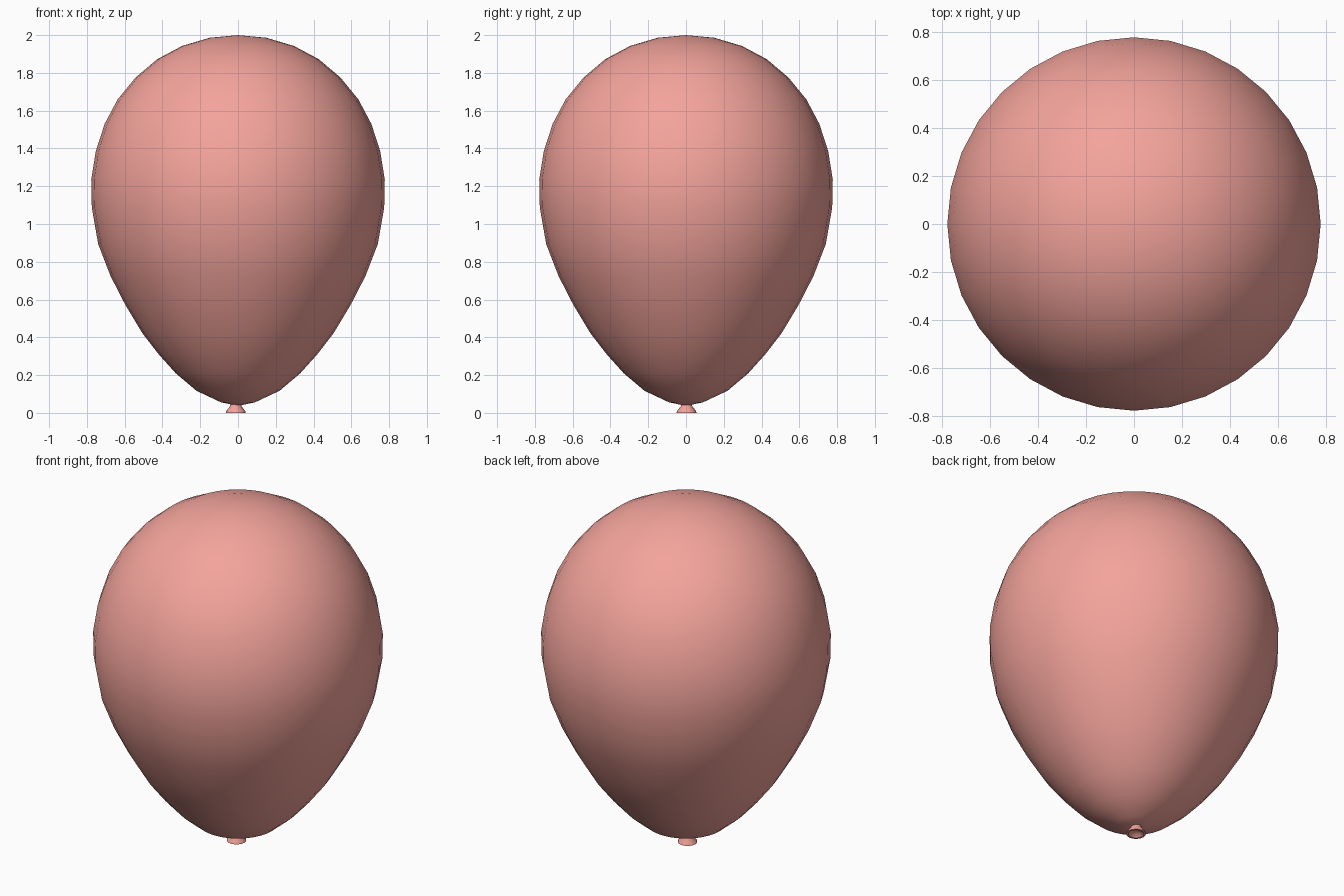
import bpy, bmesh
from math import cos, sin, tau

if "Cube" in bpy.data.objects:
    bpy.data.objects.remove(bpy.data.objects["Cube"])

rubber = bpy.data.materials.new("pink_rubber")
rubber.diffuse_color = (0.9, 0.37, 0.33, 1)
rubber.use_nodes = True
rubber.node_tree.nodes["Principled BSDF"].inputs["Base Color"].default_value = rubber.diffuse_color


def lathe(name, profile, sides, centre=(0, 0)):
    """Spin (radius, z) points around z; a radius of 0 makes a pole."""
    bm = bmesh.new()
    rings = []
    for r, z in profile:
        if r == 0:
            rings.append([bm.verts.new((0, 0, z))] * sides)
        else:
            rings.append([bm.verts.new((r * cos(tau * i / sides), r * sin(tau * i / sides), z))
                          for i in range(sides)])
    for low, high in zip(rings, rings[1:]):
        for i in range(sides):
            j = (i + 1) % sides
            bm.faces.new(dict.fromkeys((low[i], low[j], high[j], high[i])))
    bmesh.ops.recalc_face_normals(bm, faces=bm.faces)
    mesh = bpy.data.meshes.new(name)
    bm.to_mesh(mesh)
    bm.free()
    mesh.materials.append(rubber)
    obj = bpy.data.objects.new(name, mesh)
    obj.location = (*centre, 0)
    bpy.context.collection.objects.link(obj)
    bpy.ops.object.select_all(action='DESELECT')
    obj.select_set(True)
    bpy.context.view_layer.objects.active = obj
    bpy.ops.object.shade_smooth_by_angle(angle=0.7)
    return obj


# Inflated body
lathe("balloon_body", [
    (0, 0.037), (0.09, 0.056), (0.22, 0.117), (0.33, 0.21), (0.418, 0.308),
    (0.505, 0.42), (0.597, 0.573), (0.675, 0.725), (0.74, 0.893),
    (0.774, 1.087), (0.777, 1.235), (0.753, 1.385), (0.706, 1.53),
    (0.637, 1.66), (0.541, 1.777), (0.427, 1.873), (0.295, 1.943),
    (0.15, 1.986), (0, 2.0)], 32)

# Flared neck with a shallow recess underneath
lathe("balloon_neck", [
    (0, 0.02), (0.025, 0.015), (0.042, 0.0), (0.053, 0.0), (0.05, 0.01),
    (0.03, 0.036), (0.028, 0.048)], 16, (-0.012, 0.003))
